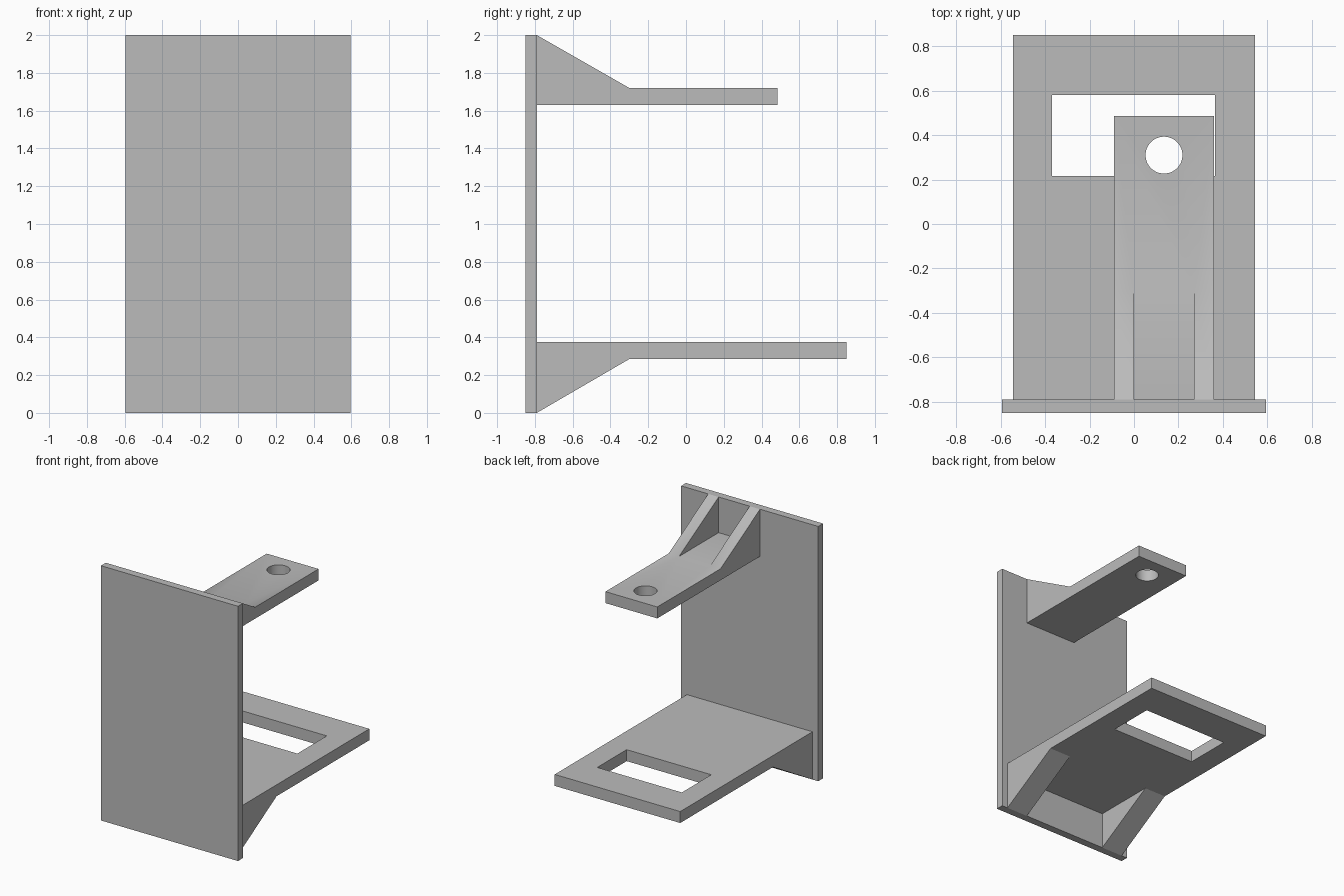
import bpy
import bmesh
from mathutils import Matrix, Vector

old = bpy.data.objects.get("Cube")
if old:
    bpy.data.objects.remove(old, do_unlink=True)

# One plain grey for the whole bracket
grey = bpy.data.materials.new("plain_grey")
grey.use_nodes = True
GREY = (0.5, 0.5, 0.5, 1.0)
grey.diffuse_color = GREY
grey.node_tree.nodes["Principled BSDF"].inputs["Base Color"].default_value = GREY


def add_object(name, bm):
    bmesh.ops.recalc_face_normals(bm, faces=bm.faces[:])
    mesh = bpy.data.meshes.new(name)
    bm.to_mesh(mesh)
    bm.free()
    mesh.materials.append(grey)
    obj = bpy.data.objects.new(name, mesh)
    bpy.context.collection.objects.link(obj)
    return obj


def box(name, x, y, z):
    bm = bmesh.new()
    size = Vector((x[1] - x[0], y[1] - y[0], z[1] - z[0]))
    centre = Vector((sum(x), sum(y), sum(z))) / 2
    bmesh.ops.create_cube(bm, size=1, matrix=Matrix.Translation(centre) @ Matrix.Diagonal(size.to_4d()))
    return add_object(name, bm)


def cylinder(name, centre, radius, depth):
    bm = bmesh.new()
    bmesh.ops.create_cone(bm, cap_ends=True, segments=48, radius1=radius, radius2=radius,
                          depth=depth, matrix=Matrix.Translation(centre))
    return add_object(name, bm)


def side_profile(name, x, points):
    """Extrude a (y, z) outline across the x range."""
    bm = bmesh.new()
    face = bm.faces.new([bm.verts.new((x[0], y, z)) for y, z in points])
    result = bmesh.ops.extrude_face_region(bm, geom=[face])
    verts = [v for v in result["geom"] if isinstance(v, bmesh.types.BMVert)]
    bmesh.ops.translate(bm, verts=verts, vec=(x[1] - x[0], 0, 0))
    return add_object(name, bm)


def cut(obj, cutter):
    cutter.hide_render = True
    mod = obj.modifiers.new("cut", "BOOLEAN")
    mod.operation = "DIFFERENCE"
    mod.solver = "EXACT"
    mod.object = cutter
    bpy.context.view_layer.objects.active = obj
    bpy.ops.object.modifier_apply(modifier=mod.name)
    bpy.data.objects.remove(cutter, do_unlink=True)


WALL = -0.79    # back of the mounting plate
BEND = -0.30    # where the ribs meet the flat
ARM_TOP = 1.72
SHELF_BOTTOM = 0.285

# Upright mounting plate
box("mounting_plate", (-0.595, 0.595), (-0.85, WALL), (0, 2))

# Upper arm with two ribs above and a round hole
arm = side_profile("upper_arm", (-0.09, 0.36), [
    (WALL, 1.63), (0.485, 1.63), (0.485, ARM_TOP), (BEND, ARM_TOP), (WALL, 2)])
cut(arm, box("arm_pocket", (0, 0.27), (-0.9, BEND), (ARM_TOP, 2.1)))
cut(arm, cylinder("arm_hole", (0.135, 0.31, 1.67), 0.083, 0.4))

# Lower shelf with two wider ribs below and a rectangular window
shelf = side_profile("lower_shelf", (-0.545, 0.545), [
    (WALL, 0.375), (0.85, 0.375), (0.85, SHELF_BOTTOM), (BEND, SHELF_BOTTOM), (WALL, 0)])
cut(shelf, box("shelf_pocket", (-0.36, 0.36), (-0.9, BEND), (-0.1, SHELF_BOTTOM)))
cut(shelf, box("shelf_window", (-0.37, 0.365), (0.215, 0.58), (0.1, 0.6)))

# Flat faces with a smooth hole wall
bpy.ops.object.select_all(action="DESELECT")
arm.select_set(True)
bpy.context.view_layer.objects.active = arm
bpy.ops.object.shade_smooth_by_angle()
